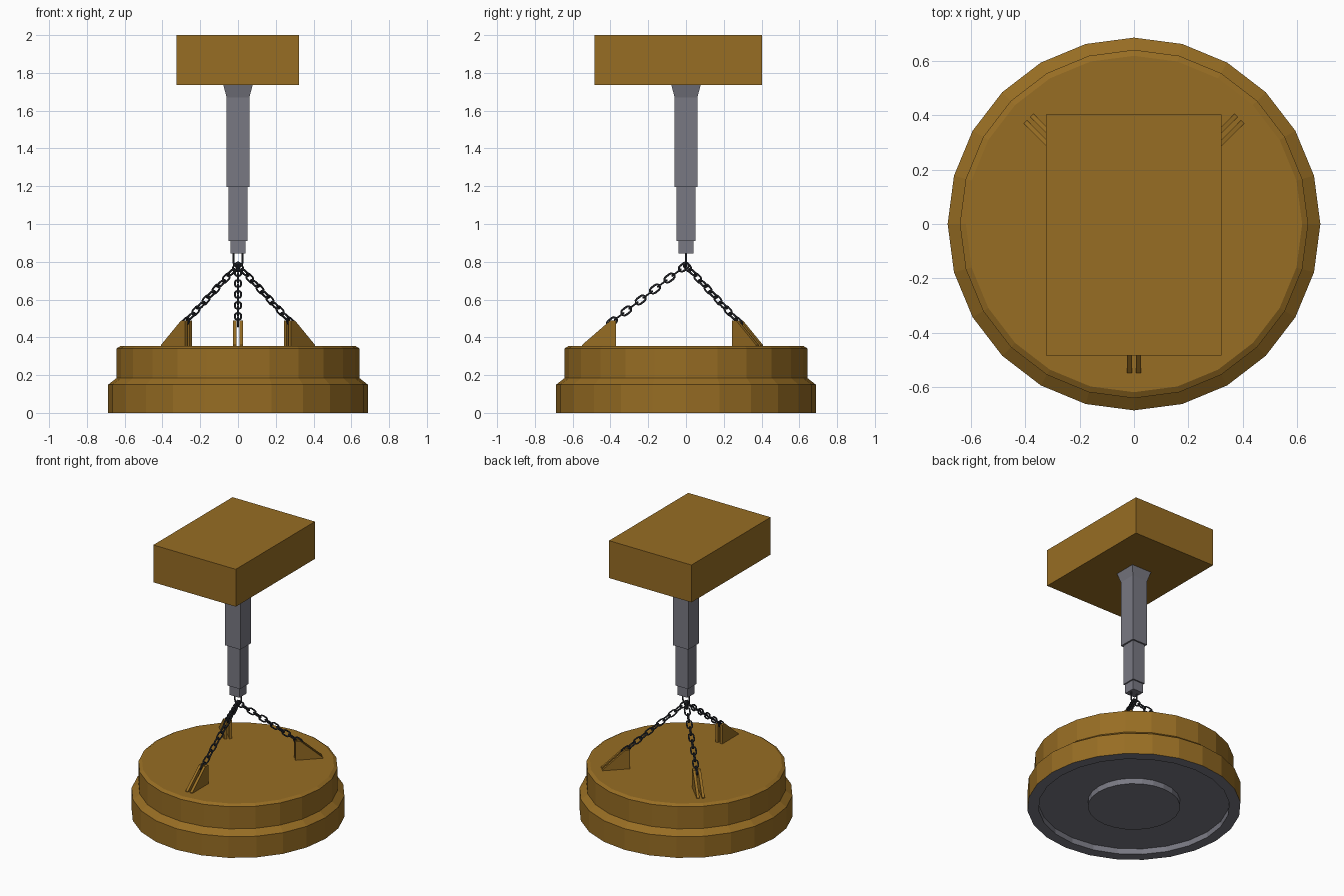
import bpy, bmesh, math
from mathutils import Vector, Matrix

if "Cube" in bpy.data.objects:
    bpy.data.objects.remove(bpy.data.objects["Cube"])


def material(name, rgb):
    m = bpy.data.materials.new(name)
    m.diffuse_color = (*rgb, 1)
    m.use_nodes = True
    m.node_tree.nodes["Principled BSDF"].inputs["Base Color"].default_value = m.diffuse_color
    return m


GOLD = material("worn yellow paint", (0.31, 0.153, 0.017))
STEEL = material("grey steel", (0.19, 0.19, 0.225))
DARK = material("dark chain metal", (0.032, 0.034, 0.042))


def finish(name, bm, *mats):
    bmesh.ops.recalc_face_normals(bm, faces=bm.faces)
    me = bpy.data.meshes.new(name)
    bm.to_mesh(me)
    bm.free()
    for m in mats:
        me.materials.append(m)
    ob = bpy.data.objects.new(name, me)
    bpy.context.collection.objects.link(ob)
    return ob


def skin(bm, rings, caps=True, loop=False):
    """Join equal-sized rings of points with quads; returns faces per band."""
    vs = [[bm.verts.new(p) for p in r] for r in rings]
    n = len(vs[0])
    bands = []
    for i in range(len(vs) if loop else len(vs) - 1):
        a, b = vs[i], vs[(i + 1) % len(vs)]
        bands.append([bm.faces.new((a[j], a[(j + 1) % n], b[(j + 1) % n], b[j]))
                      for j in range(n)])
    if caps:
        bm.faces.new(vs[0])
        bm.faces.new(vs[-1])
    return bands


def circle(r, z, n=24):
    return [(r * math.cos(math.tau * i / n), r * math.sin(math.tau * i / n), z)
            for i in range(n)]


def square(h, z):
    return [(-h, -h, z), (h, -h, z), (h, h, z), (-h, h, z)]


# Magnet disc: painted shell with a recessed steel underside and central boss
bm = bmesh.new()
profile = [(0.297, 0), (0.297, 0.04), (0.615, 0.04), (0.615, 0), (0.687, 0),
           (0.687, 0.15), (0.642, 0.185), (0.642, 0.342), (0.62, 0.355)]
bands = skin(bm, [circle(r, z) for r, z in profile])
for f in bm.faces:
    f.material_index = 0
for band in bands[:4]:
    for f in band:
        f.material_index = 1
for f in bm.faces:
    if len(f.verts) == 24 and f.calc_center_median().z < 0.1:
        f.material_index = 1
finish("magnet_disc", bm, GOLD, STEEL)

# Top housing box
bm = bmesh.new()
skin(bm, [[(-0.325, -0.485, z), (0.322, -0.485, z), (0.322, 0.403, z), (-0.325, 0.403, z)]
          for z in (1.735, 2.0)])
finish("top_housing", bm, GOLD)

# Telescopic square mast, flared at the top
bm = bmesh.new()
skin(bm, [square(h, z) for h, z in
          [(0.04, 0.843), (0.04, 0.91), (0.049, 0.91), (0.049, 1.197), (0.06, 1.197),
           (0.06, 1.67), (0.078, 1.737)]])
finish("telescopic_mast", bm, STEEL)

# Shackle: U-shaped bar under the mast
bm = bmesh.new()
R, wire = 0.024, 0.0055
path = [(Vector((-R, 0, 0.85)), Vector((-1, 0, 0)))]
for i in range(7):
    a = math.pi + math.pi * i / 6
    d = Vector((math.cos(a), 0, math.sin(a)))
    path.append((Vector((0, 0, 0.798)) + d * R, d))
path.append((Vector((R, 0, 0.85)), Vector((1, 0, 0))))
Y = Vector((0, 1, 0))


def tube_rings(path, side, r, n=6):
    return [[p + r * (math.cos(math.tau * k / n) * d + math.sin(math.tau * k / n) * side)
             for k in range(n)] for p, d in path]


skin(bm, tube_rings(path, Y, wire))
finish("shackle", bm, DARK)


def link(bm, mat, half=0.013, rad=0.0165, wire=0.0055):
    """Oval chain link, long along local x, flat in local xz."""
    path = []
    for s in (1, -1):
        for i in range(6):
            a = -math.pi / 2 + math.pi * i / 5 + (0 if s > 0 else math.pi)
            d = Vector((math.cos(a), 0, math.sin(a)))
            path.append((Vector((s * half, 0, 0)) + d * rad, d))
    rings = tube_rings(path, Y, wire)
    skin(bm, [[mat @ p for p in r] for r in rings], caps=False, loop=True)


# Three lifting lugs (paired plates) and their chains
lug = [(0.37, 0.35), (0.37, 0.488), (0.402, 0.488), (0.55, 0.36), (0.55, 0.35)]
LINKS = 11
for label, deg in (("front", 270), ("back_right", 45), ("back_left", 135)):
    turn = Matrix.Rotation(math.radians(deg), 4, 'Z')
    bm = bmesh.new()
    for y0, y1 in ((-0.026, -0.008), (0.008, 0.026)):
        skin(bm, [[turn @ Vector((r, y, z)) for r, z in lug] for y in (y0, y1)])
    finish(label + "_lug", bm, GOLD)

    bm = bmesh.new()
    a, b = Vector((0.012, 0, 0.772)), Vector((0.392, 0, 0.482))
    d = (b - a).normalized()
    tilt = Matrix.Rotation(math.atan2(-d.z, d.x), 4, 'Y')
    for i in range(LINKS):
        pos = Matrix.Translation(a.lerp(b, i / (LINKS - 1)))
        roll = Matrix.Rotation(math.pi / 2 * (i % 2), 4, 'X')
        link(bm, turn @ pos @ tilt @ roll)
    finish(label + "_chain", bm, DARK)
